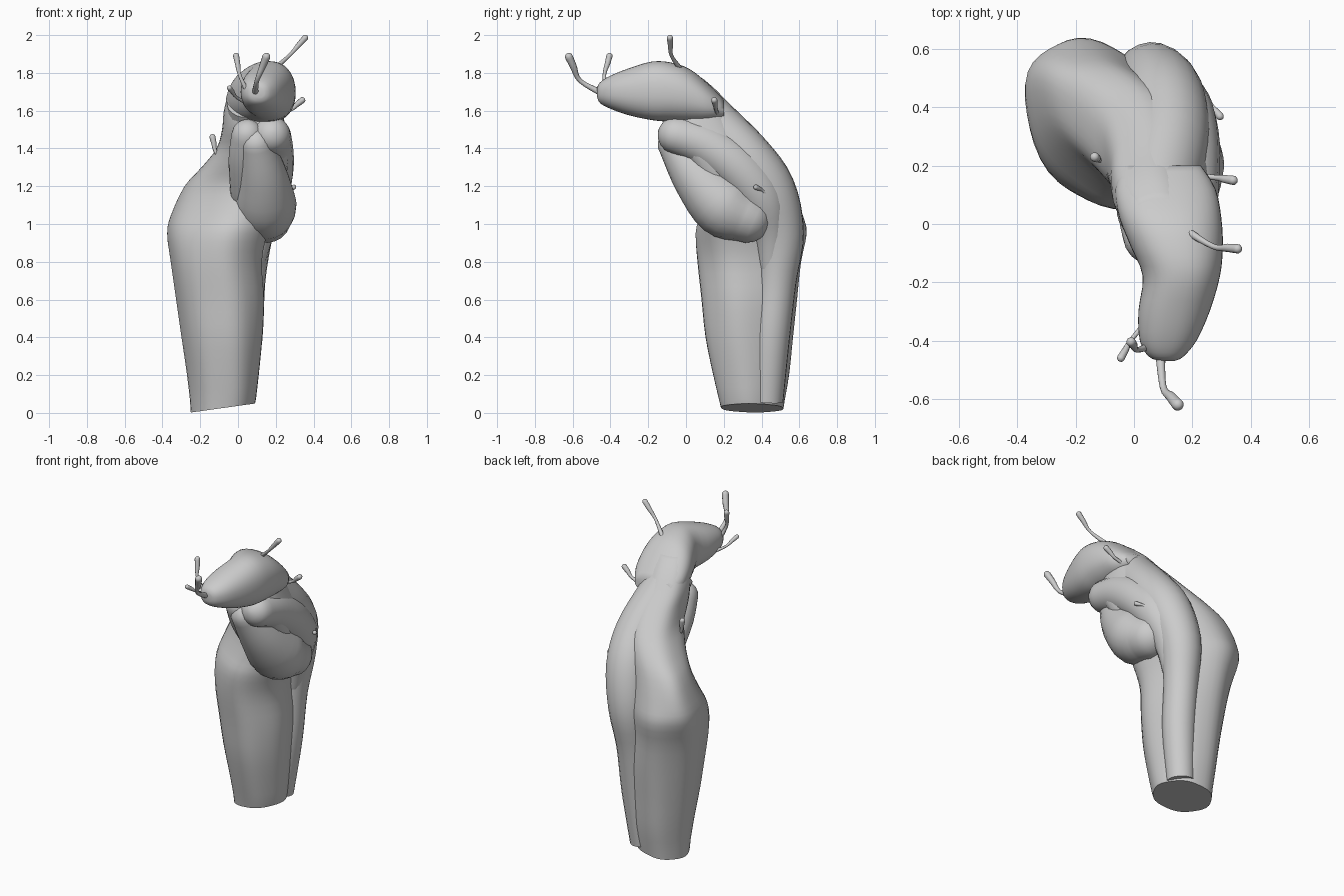
import bpy, bmesh, math
from mathutils import Vector

cube = bpy.data.objects.get("Cube")
if cube:
    bpy.data.objects.remove(cube, do_unlink=True)

skin = bpy.data.materials.new("grey skin")
skin.use_nodes = True
skin.diffuse_color = (0.6, 0.6, 0.6, 1)
skin.node_tree.nodes["Principled BSDF"].inputs["Base Color"].default_value = (0.6, 0.6, 0.6, 1)


def spline(rows, steps):
    """Catmull-Rom resampling of equal-length rows."""
    out = []
    for i in range(len(rows) - 1):
        a, b, c, d = (rows[min(max(i + k, 0), len(rows) - 1)] for k in (-1, 0, 1, 2))
        for s in range(steps):
            t = s / steps
            out.append([q + 0.5 * t * (r - p + t * (2 * p - 5 * q + 4 * r - w + t * (3 * (q - r) + w - p)))
                        for p, q, r, w in zip(a, b, c, d)])
    return out + [list(rows[-1])]


def skin_rings(name, rings):
    """Bridge a list of point rings into a closed smooth object."""
    bm = bmesh.new()
    loops = [[bm.verts.new(p) for p in ring] for ring in rings]
    n = len(loops[0])
    for lo, hi in zip(loops, loops[1:]):
        for i in range(n):
            j = (i + 1) % n
            bm.faces.new((lo[i], lo[j], hi[j], hi[i]))
    bm.faces.new(loops[0][::-1])
    bm.faces.new(loops[-1])
    bmesh.ops.recalc_face_normals(bm, faces=bm.faces[:])
    mesh = bpy.data.meshes.new(name)
    bm.to_mesh(mesh)
    bm.free()
    mesh.materials.append(skin)
    obj = bpy.data.objects.new(name, mesh)
    bpy.context.collection.objects.link(obj)
    bpy.ops.object.select_all(action='DESELECT')
    obj.select_set(True)
    bpy.context.view_layer.objects.active = obj
    bpy.ops.object.shade_smooth_by_angle(angle=math.radians(50))
    return obj


def tube(name, rows, sides=20, steps=4, rounded=True):
    """Round strand along x, y, z, radius rows, with domed ends."""
    pts = spline(rows, steps)
    pos = [Vector(p[:3]) for p in pts]
    rad = [p[3] for p in pts]
    rings = []
    for i, p in enumerate(pos):
        d = (pos[min(i + 1, len(pos) - 1)] - pos[max(i - 1, 0)]).normalized()
        u = d.cross(Vector((1, 0.05, 0))).normalized()
        v = d.cross(u)
        # domes at the two ends
        caps = [(0, 1)]
        if rounded and i == 0:
            caps = [(-math.sin(a), math.cos(a)) for a in (1.45, 1.1, 0.75, 0.4, 0)]
        elif rounded and i == len(pos) - 1:
            caps = [(math.sin(a), math.cos(a)) for a in (0, 0.4, 0.75, 1.1, 1.45)]
        for along, scale in caps:
            rings.append([p + d * along * rad[i] + (u * math.cos(t) + v * math.sin(t)) * rad[i] * scale
                          for t in (math.tau * k / sides for k in range(sides))])
    return skin_rings(name, rings)


def loft(name, rows, axis, flute=0.0, skew=lambda h: 0, power=1.0, sides=40):
    """Oval sections given as position, low/high, low/high; skew leans them diagonally."""
    rings = []
    for h, a0, a1, b0, b1 in spline(rows, 3):
        ring = []
        for k in range(sides):
            t = math.tau * k / sides
            f = 1 - flute * (1 - math.cos(6 * t + 2 * h))
            c, s = (math.copysign(abs(w) ** power, w) for w in (math.cos(t), math.sin(t + skew(h))))
            a = (a0 + a1) / 2 + (a1 - a0) / 2 * f * c
            b = (b0 + b1) / 2 + (b1 - b0) / 2 * f * s
            ring.append(Vector((a, b, h) if axis == 'z' else (a, h, b)))
        rings.append(ring)
    return skin_rings(name, rings)


# Fluted trunk, rising and leaning forward into the neck, hollowed behind the shoulder
trunk = loft("trunk", [
    (0.03, -0.25, 0.09, 0.18, 0.52), (0.2, -0.27, 0.11, 0.14, 0.55),
    (0.4, -0.30, 0.13, 0.10, 0.57), (0.6, -0.33, 0.14, 0.08, 0.59),
    (0.8, -0.36, 0.13, 0.06, 0.61), (0.95, -0.38, 0.16, 0.05, 0.64),
    (1.05, -0.36, 0.20, 0.07, 0.62), (1.2, -0.29, 0.25, 0.08, 0.57),
    (1.3, -0.20, 0.27, 0.02, 0.52), (1.4, -0.12, 0.28, -0.04, 0.45),
    (1.5, -0.09, 0.26, -0.08, 0.36), (1.6, -0.08, 0.24, -0.06, 0.26),
    (1.7, -0.05, 0.22, -0.06, 0.17), (1.77, 0.0, 0.2, -0.04, 0.09)], 'z', flute=0.016,
    skew=lambda h: -0.1 - 0.42 * math.exp(-((h - 1.2) / 0.28) ** 2))
# Slanted cut at the foot
for v in trunk.data.vertices:
    if v.co.z < 0.031:
        v.co.z = max(0.0, 0.037 + 0.14 * v.co.x)

# Twisting strands laid over the trunk
tube("back_strand", [
    (0.0, 0.43, 0.06, 0.085), (0.03, 0.45, 0.4, 0.1), (0.04, 0.48, 0.7, 0.105),
    (0.06, 0.5, 0.95, 0.125), (0.1, 0.44, 1.18, 0.14), (0.12, 0.32, 1.35, 0.14),
    (0.09, 0.15, 1.52, 0.14), (0.07, 0.03, 1.65, 0.13)], rounded=False)
tube("side_fold", [
    (0.18, -0.05, 1.47, 0.1), (0.17, 0.1, 1.42, 0.12), (0.165, 0.27, 1.3, 0.13),
    (0.14, 0.4, 1.14, 0.125), (0.1, 0.45, 0.95, 0.09), (0.07, 0.45, 0.75, 0.06)])
tube("hanging_pod", [
    (0.1, -0.06, 1.42, 0.09), (0.13, 0.06, 1.25, 0.135),
    (0.14, 0.2, 1.1, 0.17), (0.15, 0.32, 1.035, 0.135)])
tube("throat_fold", [
    (0.05, -0.05, 1.47, 0.085), (0.035, 0.02, 1.34, 0.085), (0.03, 0.13, 1.16, 0.07)])

# Blunt head pointing forward
loft("head", [
    (-0.47, 0.09, 0.14, 1.67, 1.72), (-0.455, 0.05, 0.17, 1.64, 1.75),
    (-0.4, 0.02, 0.215, 1.61, 1.785), (-0.3, 0.015, 0.26, 1.575, 1.825),
    (-0.18, 0.03, 0.295, 1.55, 1.86), (-0.08, -0.01, 0.305, 1.54, 1.855),
    (0.02, -0.05, 0.3, 1.53, 1.82), (0.12, -0.065, 0.28, 1.53, 1.74),
    (0.2, -0.04, 0.23, 1.55, 1.66)], 'y', power=0.88)


# Club-tipped feelers
def feeler(name, base, bend, tip, r=0.011):
    root, end = Vector(base), Vector(tip)
    mid = (root + end) / 2 + Vector(bend)
    neck = end.lerp(mid, 0.4)
    tube(name, [(*root, r * 1.3), (*mid, r * 0.85), (*neck, r * 1.3), (*end, r * 1.5)], sides=10)


feeler("crown_feeler", (0.19, -0.03, 1.82), (0, -0.02, -0.01), (0.355, -0.085, 1.985))
feeler("nose_feeler_left", (0.09, -0.44, 1.69), (-0.02, -0.03, -0.03), (0.15, -0.62, 1.885), 0.014)
feeler("nose_feeler_right", (0.05, -0.42, 1.70), (-0.01, -0.02, -0.01), (-0.01, -0.405, 1.89))
feeler("cheek_feeler", (0.05, -0.33, 1.64), (-0.01, 0, -0.01), (-0.045, -0.46, 1.72), 0.009)
feeler("neck_feeler_left", (0.17, 0.17, 1.57), (0.02, 0, -0.01), (0.34, 0.15, 1.655))
feeler("neck_feeler_right", (-0.06, 0.21, 1.3), (-0.02, 0, 0), (-0.135, 0.23, 1.46))
feeler("side_feeler", (0.24, 0.44, 1.14), (0, 0, 0.01), (0.295, 0.37, 1.195), 0.009)
